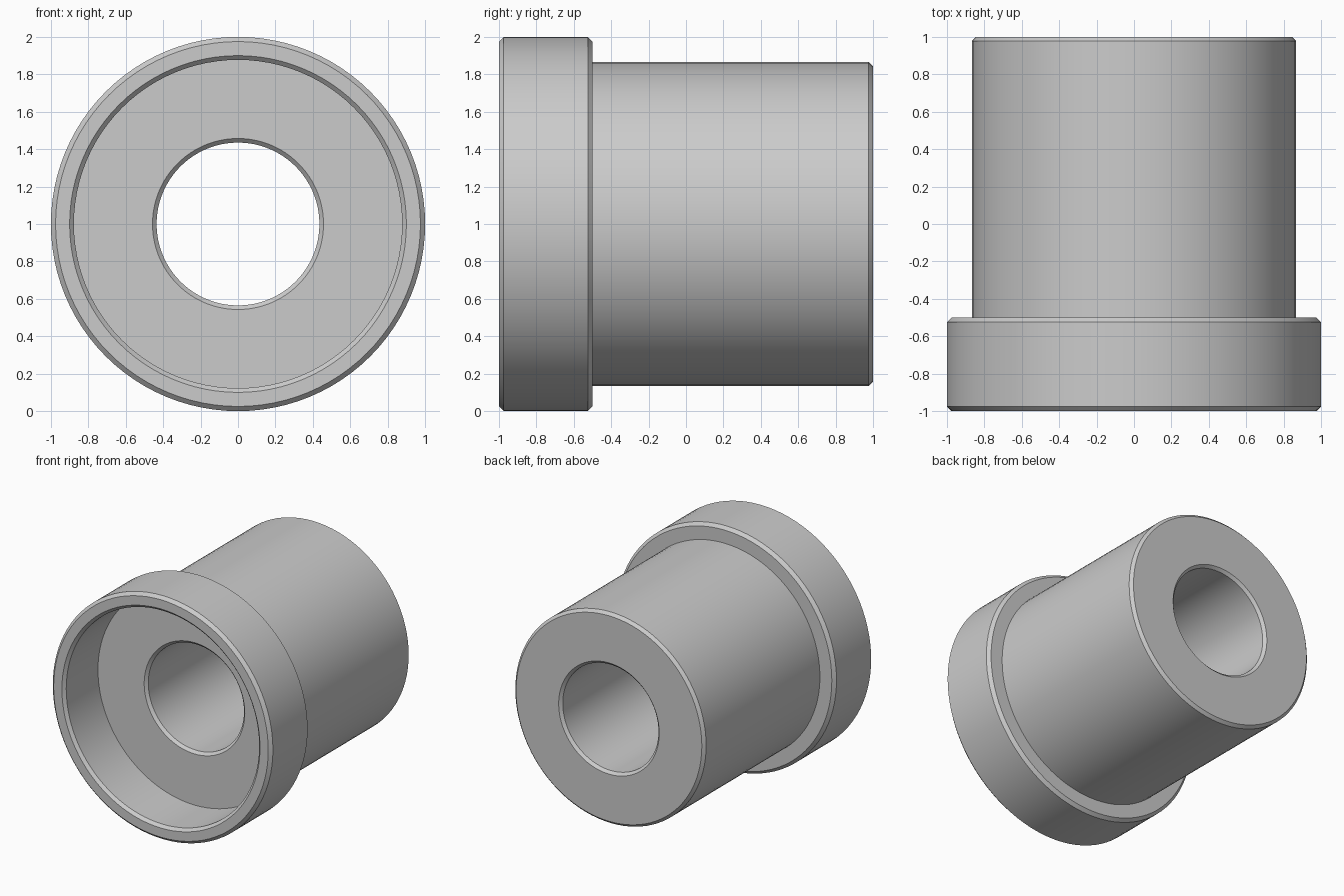
import bpy, bmesh, math

if "Cube" in bpy.data.objects:
    bpy.data.objects.remove(bpy.data.objects["Cube"])

SEGMENTS = 96

# Closed half-section of the bushing: (radius, y)
PROFILE = [
    (0.975, -1.0), (1.0, -0.975),        # front rim chamfer
    (1.0, -0.525), (0.975, -0.5),        # collar back chamfer
    (0.867, -0.5),                       # shoulder
    (0.867, 0.977), (0.844, 1.0),        # sleeve and rear chamfer
    (0.457, 1.0), (0.435, 0.978),        # bore rear chamfer
    (0.435, -0.543), (0.457, -0.565),    # bore front chamfer
    (0.877, -0.565),                     # recess floor
    (0.877, -0.977), (0.9, -1.0),        # recess wall and lip chamfer
]

grey = bpy.data.materials.new("grey metal")
grey.diffuse_color = (0.6, 0.6, 0.6, 1)
grey.use_nodes = True
grey.node_tree.nodes["Principled BSDF"].inputs["Base Color"].default_value = grey.diffuse_color

# Revolve the section around the y axis
bm = bmesh.new()
rings = []
for i in range(SEGMENTS):
    a = 2 * math.pi * i / SEGMENTS
    rings.append([bm.verts.new((r * math.cos(a), y, 1 + r * math.sin(a)))
                  for r, y in PROFILE])
n = len(PROFILE)
for i in range(SEGMENTS):
    a, b = rings[i], rings[(i + 1) % SEGMENTS]
    for j in range(n):
        k = (j + 1) % n
        bm.faces.new((a[j], a[k], b[k], b[j]))
bmesh.ops.recalc_face_normals(bm, faces=bm.faces)

mesh = bpy.data.meshes.new("flanged_bushing")
bm.to_mesh(mesh)
bm.free()
mesh.materials.append(grey)
bushing = bpy.data.objects.new("flanged_bushing", mesh)
bpy.context.collection.objects.link(bushing)

# Smooth round walls, crisp chamfer edges
bpy.context.view_layer.objects.active = bushing
bushing.select_set(True)
bpy.ops.object.shade_smooth_by_angle(angle=math.radians(30))
